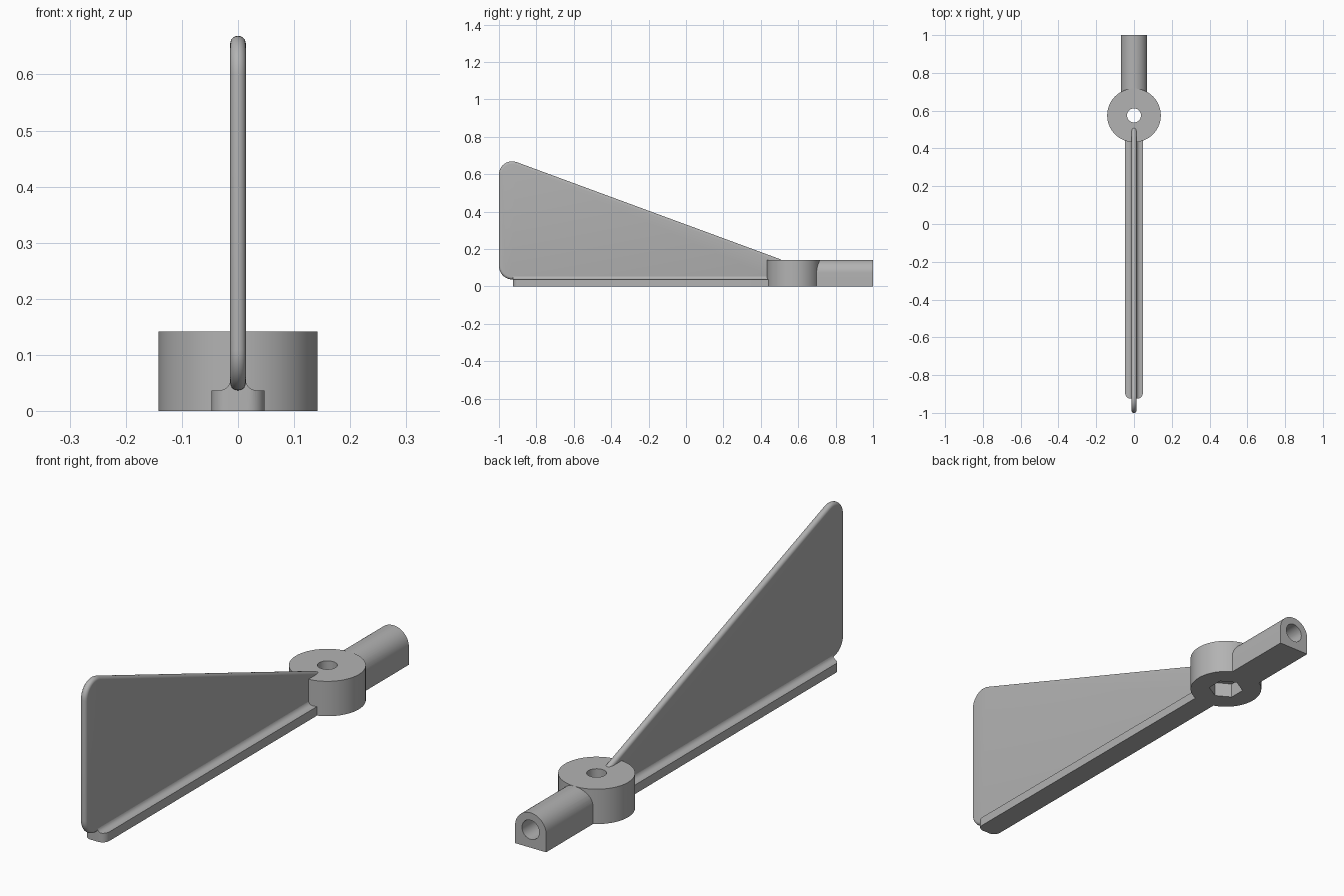
import bpy
import bmesh
import math
from mathutils import Vector

if "Cube" in bpy.data.objects:
    bpy.data.objects.remove(bpy.data.objects["Cube"], do_unlink=True)

grey = bpy.data.materials.new("plain_grey")
grey.use_nodes = True
grey.diffuse_color = (0.45, 0.45, 0.45, 1)
grey.node_tree.nodes["Principled BSDF"].inputs["Base Color"].default_value = (0.45, 0.45, 0.45, 1)


def circle(cx, cy, r, n, phase=0.0):
    return [(cx + r * math.cos(phase + math.tau * i / n),
             cy + r * math.sin(phase + math.tau * i / n)) for i in range(n)]


def rounded(corners, steps=10):
    """Outline from (u, v, radius) corners, each replaced by a tangent arc."""
    out = []
    for i, (u, v, r) in enumerate(corners):
        p = Vector((u, v))
        if r == 0:
            out.append(p)
            continue
        a = (Vector(corners[i - 1][:2]) - p).normalized()
        b = (Vector(corners[(i + 1) % len(corners)][:2]) - p).normalized()
        half = a.angle(b) / 2
        centre = p + (a + b).normalized() * (r / math.sin(half))
        start = p + a * (r / math.tan(half)) - centre
        end = p + b * (r / math.tan(half)) - centre
        sweep = math.atan2(start.x * end.y - start.y * end.x, start.dot(end))
        for k in range(steps + 1):
            t = sweep * k / steps
            c, s = math.cos(t), math.sin(t)
            out.append(centre + Vector((start.x * c - start.y * s, start.x * s + start.y * c)))
    return out


def prism(name, outline, axis, low, high, top_round=0.0):
    """Extrude an outline along an axis, optionally rounding the high rim."""
    place = {"X": lambda u, v, w: (w, u, v),
             "Y": lambda u, v, w: (u, w, v),
             "Z": lambda u, v, w: (u, v, w)}[axis]
    bm = bmesh.new()
    rings = [[bm.verts.new(place(u, v, w)) for u, v in outline] for w in (low, high)]
    n = len(outline)
    for i in range(n):
        j = (i + 1) % n
        bm.faces.new((rings[0][i], rings[0][j], rings[1][j], rings[1][i]))
    bm.faces.new(rings[0])
    cap = bm.faces.new(rings[1])
    if top_round:
        bmesh.ops.bevel(bm, geom=list(cap.edges), offset=top_round, segments=10,
                        profile=0.5, affect="EDGES")
    bmesh.ops.recalc_face_normals(bm, faces=bm.faces[:])
    mesh = bpy.data.meshes.new(name)
    bm.to_mesh(mesh)
    bm.free()
    mesh.materials.append(grey)
    obj = bpy.data.objects.new(name, mesh)
    bpy.context.collection.objects.link(obj)
    return obj


def activate(obj):
    bpy.ops.object.select_all(action="DESELECT")
    obj.select_set(True)
    bpy.context.view_layer.objects.active = obj


def combine(obj, other, operation):
    mod = obj.modifiers.new("combine", "BOOLEAN")
    mod.operation, mod.object, mod.solver = operation, other, "EXACT"
    activate(obj)
    bpy.ops.object.modifier_apply(modifier=mod.name)
    bpy.data.objects.remove(other, do_unlink=True)


HUB_Y = 0.575
HEIGHT = 0.142

# Round hub with a domed shoulder, joined to the arched socket arm
hub = prism("hub_and_socket", circle(0, HUB_Y, 0.142, 64), "Z", 0, HEIGHT, 0.067)
arch = rounded([(-0.07, 0, 0), (0.07, 0, 0), (0.07, HEIGHT, 0.0698), (-0.07, HEIGHT, 0.0698)], 14)
combine(hub, prism("socket_arm", arch, "Y", HUB_Y + 0.05, 1.0), "UNION")

# Bolt hole, hexagonal nut recess underneath, and rod bore in the arm
combine(hub, prism("bolt_hole", circle(0, HUB_Y, 0.037, 32), "Z", -0.1, 0.3), "DIFFERENCE")
combine(hub, prism("nut_recess", circle(0, HUB_Y, 0.068, 6, math.pi / 2), "Z", -0.1, 0.06), "DIFFERENCE")
combine(hub, prism("rod_bore", circle(0, 0.073, 0.039, 32), "Y", 0.74, 1.1), "DIFFERENCE")

# Base rail with concave fillets, trimmed to rounded front corners
W, T, RAIL = 0.047, 0.013, 0.037
section = rounded([(-W, 0, 0), (W, 0, 0), (W, RAIL, 0), (T, RAIL, 0.021), (T, 0.059, 0),
                   (-T, 0.059, 0), (-T, RAIL, 0.021), (-W, RAIL, 0)])
rail = prism("base_rail", section, "Y", -0.95, 0.48)
plan = rounded([(-W, -0.925, 0.03), (W, -0.925, 0.03), (W, 0.47, 0), (-W, 0.47, 0)])
combine(rail, prism("rail_trim", plan, "Z", -0.1, 0.2), "INTERSECT")

# Tall tapering fin with fully rounded edges
outline = rounded([(-1.0, RAIL, 0.072), (0.46, RAIL, 0), (0.515, 0.141, 0), (-1.0, 0.699, 0.07)], 12)
fin = prism("fin", outline, "X", -0.014, 0.014)
bevel = fin.modifiers.new("round_edges", "BEVEL")
bevel.width, bevel.segments = 0.0135, 6
bevel.limit_method, bevel.angle_limit = "ANGLE", math.radians(60)
activate(fin)
bpy.ops.object.modifier_apply(modifier=bevel.name)

for part in (hub, rail, fin):
    activate(part)
    bpy.ops.object.shade_smooth_by_angle(angle=math.radians(30))
